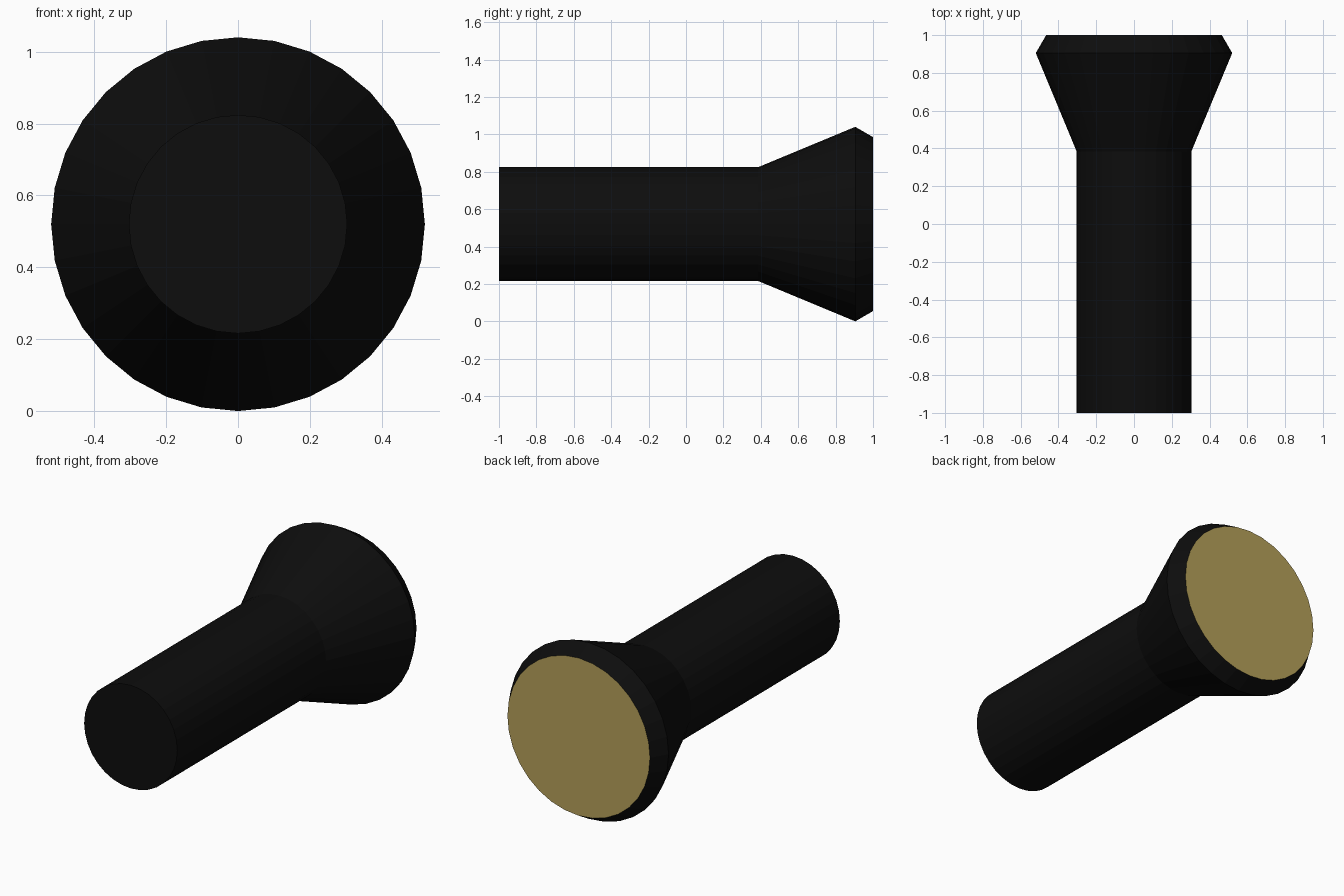
import bpy, bmesh
from math import sin, cos, tau

if "Cube" in bpy.data.objects:
    bpy.data.objects.remove(bpy.data.objects["Cube"])

SIDES = 32
CENTRE_Z = 0.52


def material(name, rgb):
    m = bpy.data.materials.new(name)
    m.diffuse_color = (*rgb, 1)
    m.use_nodes = True
    m.node_tree.nodes["Principled BSDF"].inputs["Base Color"].default_value = m.diffuse_color
    return m


def lathe(name, profile, mat, cap_start=False, cap_end=False):
    """Turn (y, radius) points around the long axis into a faceted shell."""
    bm = bmesh.new()
    rings = [[bm.verts.new((r * sin(tau * i / SIDES), y, r * cos(tau * i / SIDES)))
              for i in range(SIDES)] for y, r in profile]
    for a, b in zip(rings, rings[1:]):
        for i in range(SIDES):
            j = (i + 1) % SIDES
            bm.faces.new((a[i], a[j], b[j], b[i]))
    if cap_start:
        bm.faces.new(rings[0][::-1])
    if cap_end:
        bm.faces.new(rings[-1])
    # a lone disc has to face +y; shells get consistent outward normals
    if len(rings) > 1:
        bmesh.ops.recalc_face_normals(bm, faces=bm.faces[:])
    else:
        for f in bm.faces:
            f.normal_update()
            if f.normal.y < 0:
                f.normal_flip()
    mesh = bpy.data.meshes.new(name)
    bm.to_mesh(mesh)
    bm.free()
    mesh.materials.append(mat)
    ob = bpy.data.objects.new(name, mesh)
    ob.location.z = CENTRE_Z
    bpy.context.collection.objects.link(ob)
    return ob


black = material("black_casing", (0.004, 0.004, 0.004))
amber = material("warm_lens", (0.46, 0.35, 0.10))

# Casing: straight handle, flared head and bevelled rim
lathe("torch_casing", [(-1, 0.304), (0.385, 0.304), (0.905, 0.52), (1, 0.465)],
      black, cap_start=True)

# Flat lens flush with the rim
lathe("lens", [(1, 0.465)], amber, cap_end=True)
